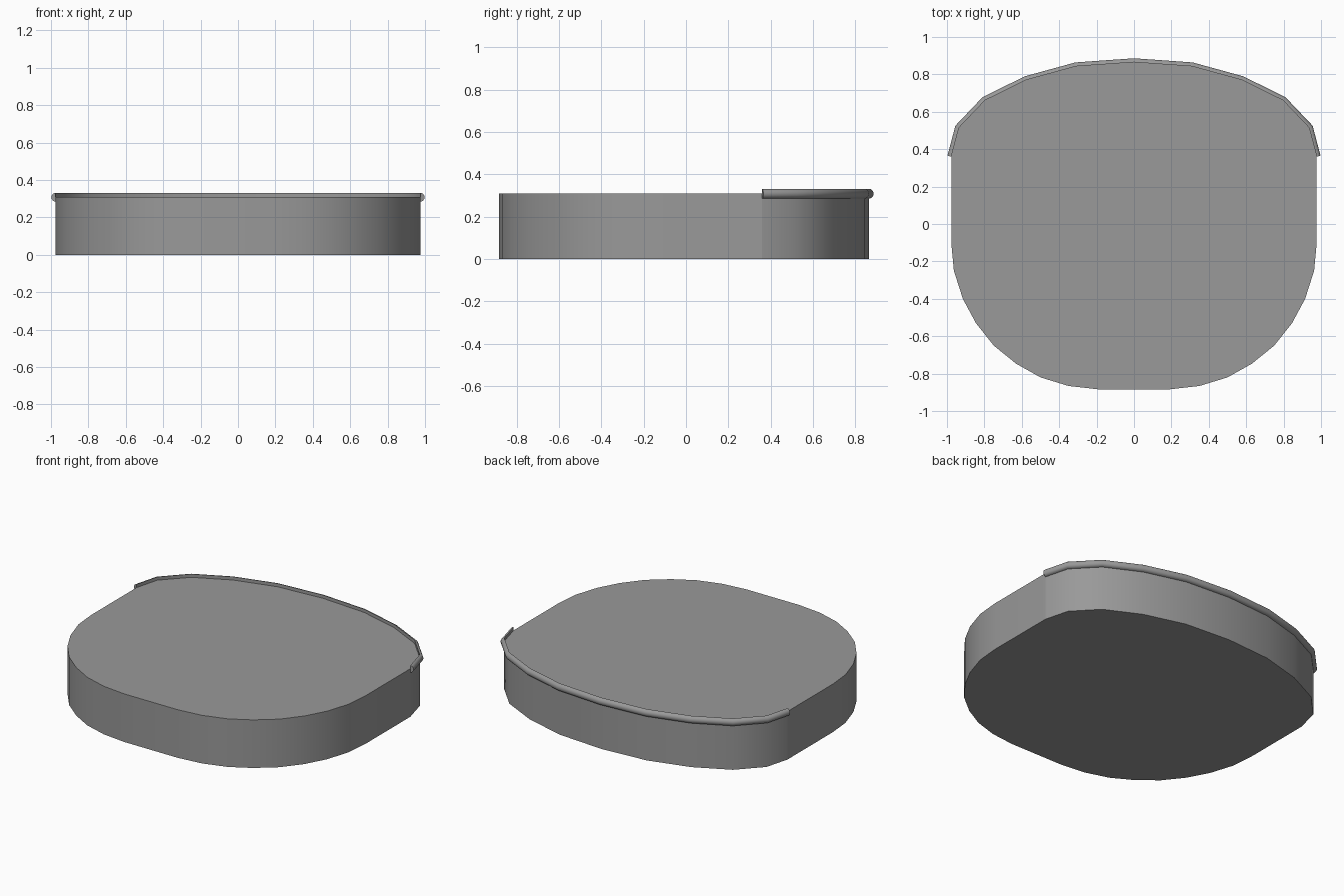
import bpy, bmesh, math
from mathutils import Vector

cube = bpy.data.objects.get("Cube")
if cube:
    bpy.data.objects.remove(cube, do_unlink=True)

HEIGHT = 0.31
FRONT = [(0.19, -0.884), (0.35, -0.866), (0.5, -0.82), (0.63, -0.747),
         (0.75, -0.65), (0.845, -0.53), (0.915, -0.4), (0.963, -0.25), (0.977, -0.1)]
BACK = [(0.977, 0.36), (0.936, 0.515), (0.797, 0.661), (0.576, 0.77), (0.31, 0.843)]


def mirrored(points):
    return [(-x, y) for x, y in reversed(points)]


def make_material(name, value):
    mat = bpy.data.materials.new(name)
    mat.use_nodes = True
    colour = (value, value, value, 1)
    mat.diffuse_color = colour
    mat.node_tree.nodes["Principled BSDF"].inputs["Base Color"].default_value = colour
    return mat


def make_object(name, bm, mat):
    bmesh.ops.recalc_face_normals(bm, faces=bm.faces)
    mesh = bpy.data.meshes.new(name)
    bm.to_mesh(mesh)
    bm.free()
    mesh.materials.append(mat)
    obj = bpy.data.objects.new(name, mesh)
    bpy.context.collection.objects.link(obj)
    return obj


grey = make_material("grey_fabric", 0.32)
arc = BACK + [(0, 0.865)] + mirrored(BACK)

# Seat cushion: extruded outline, smooth walls with a crease at the back corners
bm = bmesh.new()
base = bm.faces.new([bm.verts.new((x, y, 0)) for x, y in FRONT + arc + mirrored(FRONT)])
top = bmesh.ops.extrude_face_region(bm, geom=[base], use_keep_orig=True)["geom"]
bmesh.ops.translate(bm, verts=[g for g in top if isinstance(g, bmesh.types.BMVert)],
                    vec=(0, 0, HEIGHT))
for face in bm.faces:
    face.smooth = len(face.verts) == 4
for edge in bm.edges:
    a, b = edge.verts
    wall = abs(a.co.z - b.co.z) > 0.1
    corner = abs(a.co.y - BACK[0][1]) < 0.01
    edge.smooth = wall and not corner
make_object("seat_cushion", bm, grey)

# Back piping: half-round bead swept along the rear rim
path = [Vector((x, y, 0)) for x, y in arc]
bm = bmesh.new()
rings = []
STEPS = 8
for i, p in enumerate(path):
    before = (p - path[i - 1]).normalized() if i else None
    after = (path[i + 1] - p).normalized() if i + 1 < len(path) else None
    before, after = before or after, after or before
    along = (before + after).normalized()
    out = Vector((along.y, -along.x, 0)) / along.dot(before)
    ring = []
    for k in range(STEPS + 1):
        t = math.pi * (k / STEPS - 0.5)
        ring.append(bm.verts.new(p + out * 0.021 * math.cos(t)
                                 + Vector((0, 0, HEIGHT - 0.002 + 0.023 * math.sin(t)))))
    rings.append(ring)
for r, s in zip(rings, rings[1:]):
    for k in range(STEPS + 1):
        n = (k + 1) % (STEPS + 1)
        bm.faces.new((r[k], r[n], s[n], s[k]))
bm.faces.new(rings[0])
bm.faces.new(list(reversed(rings[-1])))
piping = make_object("back_piping", bm, grey)
bpy.ops.object.select_all(action="DESELECT")
bpy.context.view_layer.objects.active = piping
piping.select_set(True)
bpy.ops.object.shade_smooth_by_angle(angle=math.radians(35))
